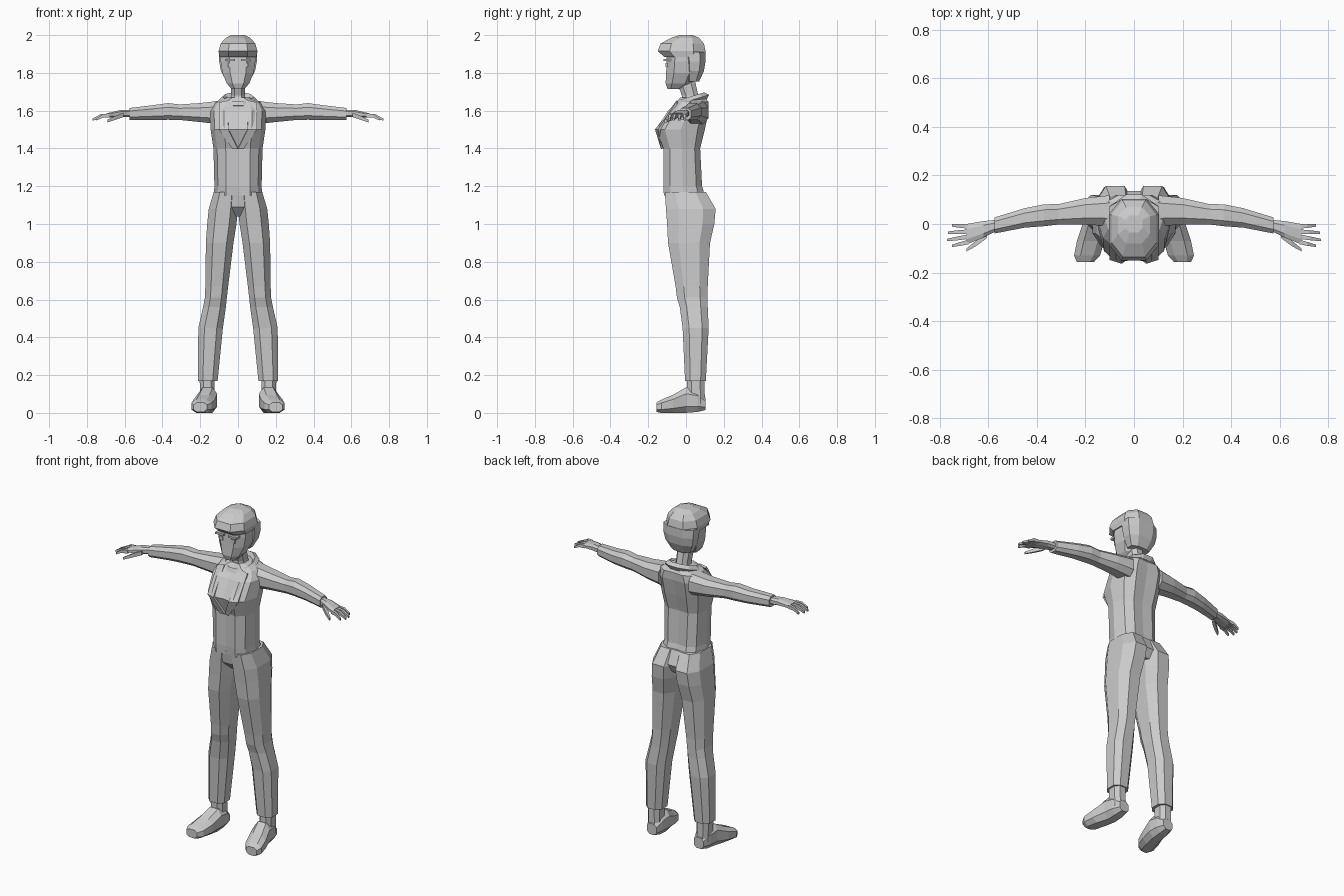
import bpy
import bmesh
import math

cube = bpy.data.objects.get("Cube")
if cube:
    bpy.data.objects.remove(cube, do_unlink=True)

# One plain grey for the whole figure
grey = bpy.data.materials.new("plain_grey")
grey.use_nodes = True
grey.diffuse_color = (0.6, 0.6, 0.6, 1)
grey.node_tree.nodes["Principled BSDF"].inputs["Base Color"].default_value = grey.diffuse_color

# Cross-sections inside a box from -1 to 1
OCTAGON = [(-.5, -1), (.5, -1), (1, -.5), (1, .5), (.5, 1), (-.5, 1), (-1, .5), (-1, -.5)]
CHEST_HALF = [(.5, -1), (.85, -.65), (1, 0), (.85, .7), (.5, 1)]
CHEST = [(0, -.93)] + CHEST_HALF + [(0, .95)] + [(-u, v) for u, v in reversed(CHEST_HALF)]
SQUARE = [(-1, -1), (1, -1), (1, 1), (-1, 1)]


def finish(name, bm, mirrored=False, thickness=0):
    """Turn a bmesh into a flat-shaded object, with optional mirror and thickness."""
    bmesh.ops.recalc_face_normals(bm, faces=bm.faces[:])
    mesh = bpy.data.meshes.new(name)
    bm.to_mesh(mesh)
    bm.free()
    mesh.materials.append(grey)
    obj = bpy.data.objects.new(name, mesh)
    bpy.context.collection.objects.link(obj)
    if thickness:
        solid = obj.modifiers.new("Thickness", "SOLIDIFY")
        solid.thickness = thickness
        solid.offset = 0
    if mirrored:
        mirror = obj.modifiers.new("Mirror", "MIRROR")
        mirror.use_mirror_merge = False
    return obj


def place(axis, along, a, b):
    """Put section coordinates a, b at a distance along the chosen axis."""
    if axis == "x":
        return (along, a, b)
    if axis == "y":
        return (a, along, b)
    return (a, b, along)


def loft(name, axis, rings, section=OCTAGON, mirrored=False):
    """Skin sections; every ring is (along, a_min, a_max, b_min, b_max)."""
    bm = bmesh.new()
    loops = []
    for along, a_min, a_max, b_min, b_max in rings:
        mid_a, half_a = (a_min + a_max) / 2, (a_max - a_min) / 2
        mid_b, half_b = (b_min + b_max) / 2, (b_max - b_min) / 2
        loops.append([bm.verts.new(place(axis, along, mid_a + u * half_a, mid_b + v * half_b))
                      for u, v in section])
    count = len(section)
    for low, high in zip(loops, loops[1:]):
        for i in range(count):
            j = (i + 1) % count
            bm.faces.new((low[i], low[j], high[j], high[i]))
    bm.faces.new(loops[0])
    bm.faces.new(loops[-1])
    return finish(name, bm, mirrored)


def centred(rings):
    """Expand (z, half_width, front, back) to full rings."""
    return [(z, -w, w, front, back) for z, w, front, back in rings]


def limb(name, points, section=OCTAGON):
    """Skin a mirrored limb along x from (x, y, z, half_depth, half_height)."""
    rings = [(x, y - d, y + d, z - h, z + h) for x, y, z, d, h in points]
    return loft(name, "x", rings, section, mirrored=True)


def box(name, x_min, x_max, y_min, y_max, z_min, z_max):
    ends = [(z, x_min, x_max, y_min, y_max) for z in (z_min, z_max)]
    return loft(name, "z", ends, SQUARE, mirrored=True)


# Jacket body
loft("jacket_body", "z", centred([
    (1.15, .128, -.117, .1),
    (1.2, .125, -.12, .085),
    (1.4, .13, -.12, .075),
    (1.5, .145, -.157, .1),
    (1.6, .15, -.095, .12),
    (1.645, .125, -.05, .12),
    (1.67, .06, -.03, .1)]), CHEST)

# Lapels running from the collar down to the front closure
bm = bmesh.new()
inner = [(.055, -.045, 1.65), (.05, -.158, 1.5), (0, -.122, 1.4)]
outer = [(.1, -.05, 1.64), (.1, -.142, 1.5), (.03, -.127, 1.4)]
inner_verts = [bm.verts.new(p) for p in inner]
outer_verts = [bm.verts.new(p) for p in outer]
for i in range(len(inner) - 1):
    bm.faces.new((inner_verts[i], outer_verts[i], outer_verts[i + 1], inner_verts[i + 1]))
finish("lapel", bm, mirrored=True, thickness=.012)

# Tilted collar ring
bpy.ops.mesh.primitive_torus_add(
    major_segments=10, minor_segments=4, major_radius=.083, minor_radius=.02,
    location=(0, .028, 1.655), rotation=(math.radians(17), 0, 0))
collar = bpy.context.object
collar.name = "collar"
collar.data.materials.append(grey)

# Pelvis joining both trouser legs
loft("pelvis", "z", centred([
    (1.04, .05, -.05, .11),
    (1.09, .12, -.1, .135),
    (1.17, .12, -.112, .1)]))

# Trouser legs
loft("trouser_leg", "z", [
    (.17, .108, .213, -.005, .105),
    (.45, .08, .21, -.018, .12),
    (.56, .064, .185, -.033, .115),
    (.61, .059, .175, -.048, .115),
    (.67, .052, .173, -.055, .115),
    (.9, .024, .17, -.095, .127),
    (1, .008, .163, -.1, .15),
    (1.08, 0, .155, -.106, .157),
    (1.17, 0, .128, -.112, .105)], mirrored=True)

# Ankles and shoes
loft("ankle", "z", [
    (.05, .122, .2, .005, .1),
    (.18, .125, .203, .005, .098)], mirrored=True)
loft("shoe", "y", [
    (.103, .125, .188, .015, .08),
    (.06, .112, .205, .005, .12),
    (0, .11, .212, 0, .135),
    (-.07, .122, .235, 0, .095),
    (-.13, .14, .247, 0, .07),
    (-.157, .165, .235, .005, .055)], mirrored=True)

# Sleeves
limb("sleeve", [
    (.1, .055, 1.59, .063, .062),
    (.2, .052, 1.59, .055, .05),
    (.31, .04, 1.592, .042, .041),
    (.37, .036, 1.596, .045, .044),
    (.45, .025, 1.59, .04, .039),
    (.575, -.006, 1.582, .033, .032)])

# Hands with four fingers and a thumb
limb("palm", [
    (.56, -.004, 1.585, .022, .02),
    (.62, -.022, 1.585, .034, .019),
    (.69, -.042, 1.575, .042, .012)])
fingers = {"little": (-.01, .75, -.006), "ring": (-.031, .767, -.036),
           "middle": (-.052, .77, -.066), "index": (-.074, .75, -.09)}
for title, (base_y, tip_x, tip_y) in fingers.items():
    mid_x, mid_y = (tip_x + .68) / 2, (base_y + tip_y) / 2
    limb(title + "_finger", [
        (.68, base_y, 1.575, .009, .01),
        (mid_x, mid_y, 1.573, .008, .009),
        (tip_x, tip_y, 1.553, .005, .006)], SQUARE)
limb("thumb", [
    (.605, -.045, 1.578, .012, .012),
    (.65, -.08, 1.562, .011, .011),
    (.69, -.107, 1.545, .006, .007)], SQUARE)

# Neck and face
loft("neck", "z", centred([
    (1.62, .05, -.025, .085),
    (1.68, .037, -.022, .065),
    (1.77, .04, -.055, .045)]))
loft("face", "z", centred([
    (1.715, .035, -.098, -.03),
    (1.745, .06, -.108, .03),
    (1.8, .083, -.105, .06),
    (1.86, .092, -.103, .07),
    (1.93, .09, -.1, .07)]))

# Hair: back of the skull, then the cap with an overhanging fringe
loft("hair_back", "z", centred([
    (1.755, .062, .0, .07),
    (1.81, .09, -.005, .095),
    (1.86, .1, -.01, .103),
    (1.91, .1, -.02, .103)]))
loft("hair_cap", "z", centred([
    (1.885, .098, -.115, .095),
    (1.915, .103, -.15, .103),
    (1.955, .092, -.135, .095),
    (1.985, .066, -.08, .07),
    (2, .035, -.035, .035)]))

# Brows and eyes
box("brow", .015, .07, -.118, -.08, 1.862, 1.874)
box("eye", .027, .052, -.109, -.08, 1.83, 1.852)
